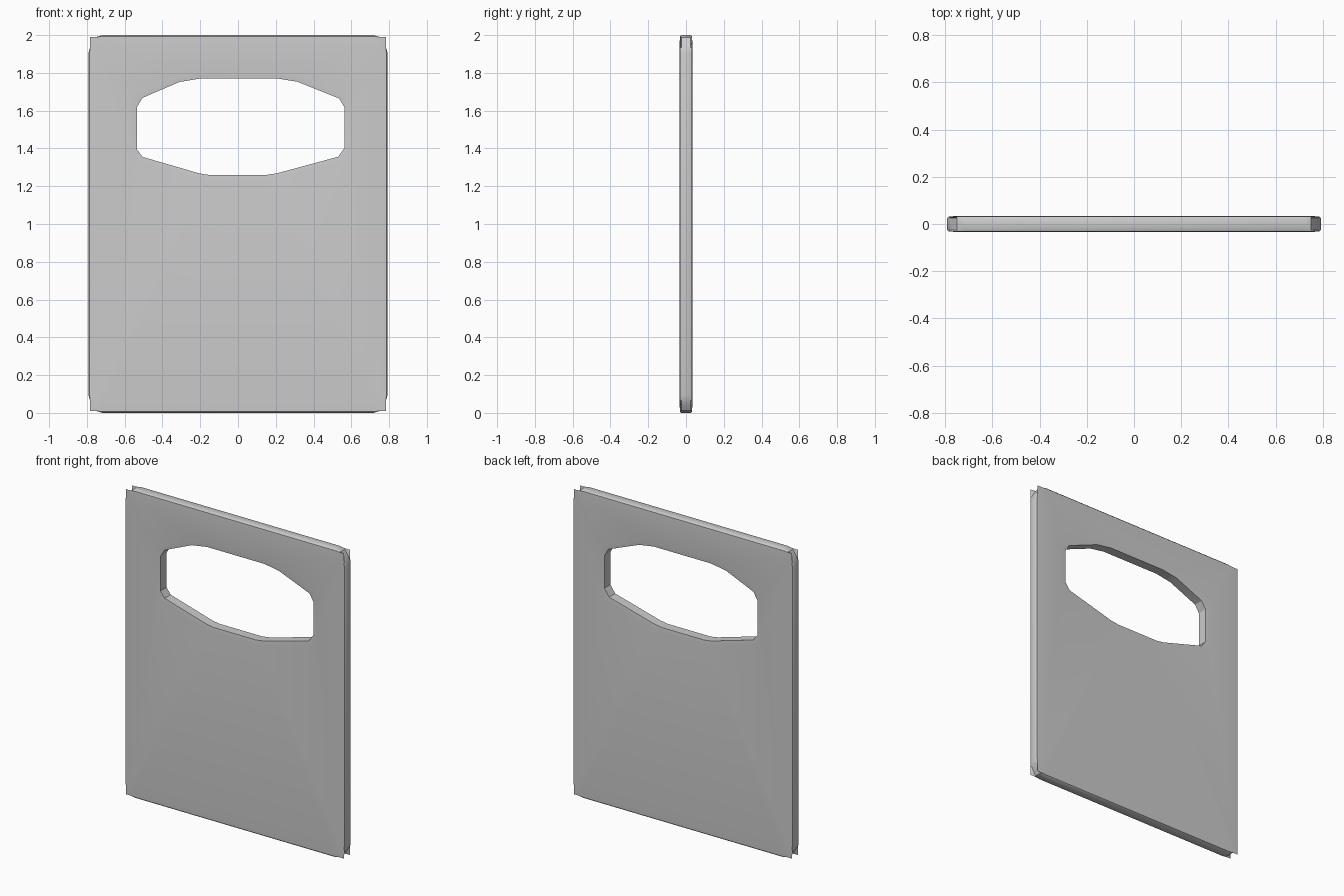
import bpy, bmesh

if "Cube" in bpy.data.objects:
    bpy.data.objects.remove(bpy.data.objects["Cube"])

# One corner (top right) as seen from the front: sheet edge, and recessed rim
EDGE = [(.786, 1.905), (.783, 1.935), (.783, 1.99), (.75, 1.99), (.717, 1.993)]
RIM = [(.792, 1.905), (.783, 1.935), (.765, 1.965), (.75, 1.988), (.717, 2.0)]
FACE = [(.745, 1.905), (.745, 1.93), (.74, 1.95), (.735, 1.955), (.717, 1.955)]

# Handle opening outline
HOLE = [(-.535, 1.395), (-.535, 1.62), (-.505, 1.668), (-.31, 1.752),
        (-.2, 1.77), (.21, 1.77), (.315, 1.753), (.535, 1.665),
        (.565, 1.615), (.565, 1.405), (.53, 1.356), (.205, 1.268),
        (.15, 1.26), (-.155, 1.26), (-.205, 1.268), (-.505, 1.355)]


def all_corners(c):
    """Mirror a corner profile into a full closed outline."""
    up_left = [(-x, z) for x, z in reversed(c)]
    low_left = [(-x, 2 - z) for x, z in c]
    low_right = [(x, 2 - z) for x, z in reversed(c)]
    return c + up_left + low_left + low_right


def grow(pts, s, cx=.015, cz=1.515):
    return [(cx + (x - cx) * s, cz + (z - cz) * (1 + (s - 1) * 1.8)) for x, z in pts]


bm = bmesh.new()


def ring(pts, y):
    return [bm.verts.new((x, y, z)) for x, z in pts]


def bridge(rings):
    for a, b in zip(rings, rings[1:]):
        n = len(a)
        for i in range(n):
            j = (i + 1) % n
            bm.faces.new((a[i], a[j], b[j], b[i]))


def loop_edges(r):
    return [bm.edges.get((r[i], r[(i + 1) % len(r)])) for i in range(len(r))]


# Outer border: front sheet, rim, back sheet
edge, rim, face = map(all_corners, (EDGE, RIM, FACE))
outer = [ring(face, -.034), ring(edge, -.032), ring(rim, -.025),
         ring(rim, .025), ring(edge, .032), ring(face, .034)]
bridge(outer)

# Opening walls with a softly sloped lip
inner = [ring(grow(HOLE, 1.06), -.034), ring(HOLE, -.031),
         ring(HOLE, .031), ring(grow(HOLE, 1.06), .034)]
bridge(inner)

# Flat front and back sheets between border and opening
for k in (0, -1):
    bmesh.ops.triangle_fill(bm, use_beauty=True,
                            edges=loop_edges(outer[k]) + loop_edges(inner[k]))
bmesh.ops.recalc_face_normals(bm, faces=bm.faces)

mesh = bpy.data.meshes.new("handled_panel")
bm.to_mesh(mesh)
bm.free()
panel = bpy.data.objects.new("handled_panel", mesh)
bpy.context.collection.objects.link(panel)
bpy.context.view_layer.objects.active = panel
panel.select_set(True)
bpy.ops.object.shade_smooth_by_angle(angle=.5)
